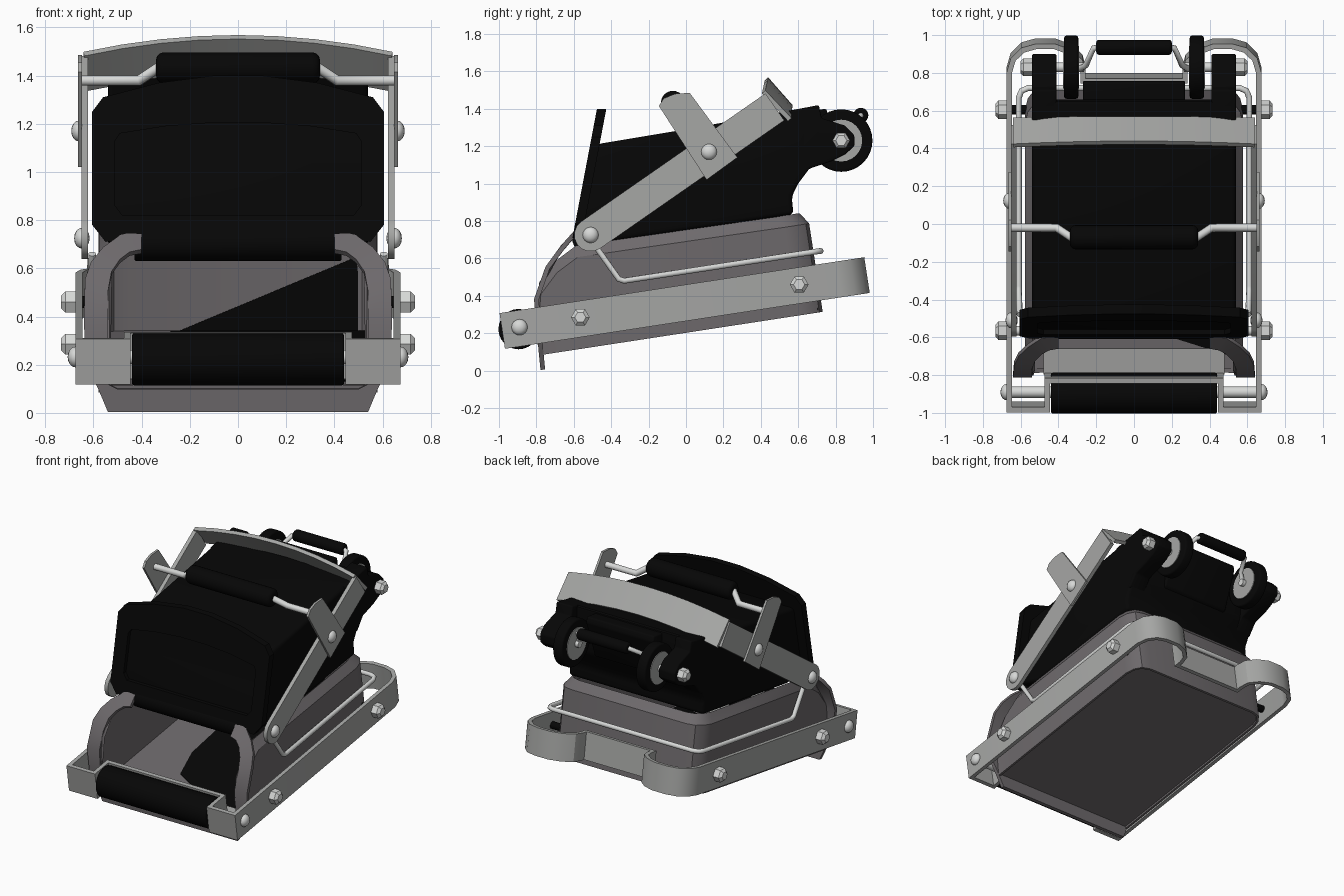
import bpy, bmesh, math
from mathutils import Vector

if "Cube" in bpy.data.objects:
    bpy.data.objects.remove(bpy.data.objects["Cube"])

TILT = 0.152


def mat(name, *c):
    m = bpy.data.materials.new(name)
    m.diffuse_color = (*c, 1)
    m.use_nodes = True
    m.node_tree.nodes["Principled BSDF"].inputs["Base Color"].default_value = m.diffuse_color
    return m


STEEL = mat("grey steel", .38, .385, .375)
TRAY = mat("dark grey", .155, .143, .15)
LIGHT = mat("light metal", .68, .69, .68)
BLACK = mat("black plastic", .002, .002, .002)


def finish(name, bm, m, rot=0.0, solid=0, bevel=0):
    bmesh.ops.recalc_face_normals(bm, faces=bm.faces)
    me = bpy.data.meshes.new(name)
    bm.to_mesh(me)
    bm.free()
    ob = bpy.data.objects.new(name, me)
    bpy.context.collection.objects.link(ob)
    me.materials.append(m)
    ob.rotation_euler.x = rot
    if solid:
        s = ob.modifiers.new("thickness", 'SOLIDIFY')
        s.thickness, s.offset = solid, 0
        s.use_even_offset = True
    if bevel:
        b = ob.modifiers.new("bevel", 'BEVEL')
        b.width, b.segments, b.limit_method = bevel, 3, 'ANGLE'
    bpy.ops.object.select_all(action='DESELECT')
    ob.select_set(True)
    bpy.context.view_layer.objects.active = ob
    for mod in list(ob.modifiers):
        bpy.ops.object.modifier_apply(modifier=mod.name)
    bpy.ops.object.shade_smooth_by_angle(angle=math.radians(32))
    return ob


def loft(name, rows, m, closed=False, cap=False, cap_end=False, **kw):
    """Quads between rows of points; optional faces on the first and last row."""
    bm = bmesh.new()
    vs = [[bm.verts.new(p) for p in r] for r in rows]
    n = len(rows[0])
    for a, b in zip(vs, vs[1:]):
        for i in range(n if closed else n - 1):
            j = (i + 1) % n
            bm.faces.new((a[i], a[j], b[j], b[i]))
    if cap:
        bm.faces.new(vs[0])
    if cap_end:
        bm.faces.new(vs[-1])
    return finish(name, bm, m, **kw)


def slab(name, prof, x0, x1, m, **kw):
    """Side profile in (y, z) extruded from x0 to x1."""
    rows = [[(x, y, z) for y, z in prof] for x in (x0, x1)]
    return loft(name, rows, m, closed=True, cap=True, cap_end=True, **kw)


def rod_x(name, x0, x1, y, z, r, m, r2=None, seg=24, bevel=0):
    """Cylinder or cone along x."""
    ring = lambda x, q: [(x, y + q * math.cos(t * math.tau / seg), z + q * math.sin(t * math.tau / seg))
                         for t in range(seg)]
    return loft(name, [ring(x0, r), ring(x1, r if r2 is None else r2)], m,
                closed=True, cap=True, cap_end=True, bevel=bevel)


def sheet(name, pts, m, solid):
    bm = bmesh.new()
    bm.faces.new([bm.verts.new(p) for p in pts])
    finish(name, bm, m, rot=TILT, solid=solid)


def tube(name, pts, r, m):
    cu = bpy.data.curves.new(name, 'CURVE')
    cu.dimensions, cu.bevel_depth, cu.bevel_resolution, cu.use_fill_caps = '3D', r, 3, True
    sp = cu.splines.new('POLY')
    sp.points.add(len(pts) - 1)
    for p, q in zip(sp.points, pts):
        p.co = (*q, 1)
    ob = bpy.data.objects.new(name, cu)
    bpy.context.collection.objects.link(ob)
    cu.materials.append(m)


def mirrored(pts):
    """Right-hand points followed by their reflection."""
    return pts + [(-p[0], *p[1:]) for p in reversed(pts)]


def capsule(p, q, r, n=8):
    """Bar profile with a rounded start and a square end."""
    p, q = Vector(p), Vector(q)
    a = math.atan2(q.y - p.y, q.x - p.x)
    arc = lambda c, s: [(c.x + r * math.cos(s + k * math.pi / n), c.y + r * math.sin(s + k * math.pi / n))
                        for k in range(n + 1)]
    end = arc(q, a - math.pi / 2)
    return arc(p, a + math.pi / 2) + [end[0], end[-1]]


# Lower frame: one closed band with two rear bulges and a roller notch
path = mirrored([(.46, -.77), (.46, -.925), (.66, -.925), (.66, .88), (.64, .95), (.59, 1.0), (.52, 1.02),
                 (.42, 1.02), (.34, .99), (.285, .94), (.27, .88), (.27, .835)])
loft("lower_frame", [[(x, y, z) for x, y in path] for z in (.262, .455)], STEEL,
     closed=True, rot=TILT, solid=.028)
# Steel scraper plate behind the roller
sheet("scraper_plate", [(-.48, -.765, .262), (.48, -.765, .262), (.48, -.625, .262), (-.48, -.625, .262)], STEEL, .01)

# Scoop tray walls with recessed floor and chamfered rim
plan = mirrored([(.57, -.74, .42), (.57, -.70, .58), (.57, -.6, .68), (.57, -.48, .745), (.57, .64, .735),
                 (.555, .70, .735), (.52, .745, .735), (.46, .762, .735)])
low = [(x, y, .2) for x, y, t in plan]
mid = [(x, y, t - .06) for x, y, t in plan]
top = [(x * .93, y - (.04 if y > .6 else 0), t) for x, y, t in plan]
loft("tray", [low, mid, top], TRAY, rot=TILT, solid=.016)
sheet("tray_floor", [(x * .99, y, .222) for x, y, t in plan], TRAY, .016)


# Curved flange and lip around the scoop mouth
def mouth_y(z):
    k = [(0, -.765), (.1, -.775), (.38, -.80), (.55, -.74), (.66, -.66), (.76, -.57)]
    for (a, ya), (b, yb) in zip(k, k[1:]):
        if z <= b:
            return ya + (yb - ya) * (z - a) / (b - a)
    return -.57


outer = [(.40, .75), (.49, .73), (.56, .68), (.61, .62), (.635, .55), (.64, .38), (.63, .2), (.58, .1), (.54, .005)]
inner = [(.40, .67), (.45, .66), (.49, .63), (.525, .58), (.54, .5), (.54, .38), (.54, .2), (.54, .12), (.50, .10)]
loft("mouth_flange", [[(x, mouth_y(z), z) for x, z in mirrored(s)] for s in (outer, inner)], TRAY, solid=.025)

# Black liner patches on the tray floor and back wall
floor = [(-.16, -.4), (.1, -.54), (.54, -.68), (.54, .72), (-.28, .72), (-.24, -.15)]
sheet("floor_liner", [(x, y, .233) for x, y in floor], BLACK, .004)
sheet("back_liner", [(x, .745, z) for x, z in ((-.28, .215), (.53, .215), (.49, .54))], BLACK, .004)

# Lid body
slab("lid_body", [(-.575, .74), (-.48, 1.21), (-.03, 1.285), (.66, 1.41), (.65, 1.08), (.6, 1.0), (.565, .93),
                  (.575, .835), (-.4, .69)], -.54, .54, BLACK, bevel=.025)
slab("lid_rear_block", [(.5, 1.37), (.75, 1.40), (.76, 1.36), (.66, 1.08), (.5, 1.0)], -.27, .27, BLACK, bevel=.01)

# Front plate with raised rim around a recess
edge = mirrored([(.43, .72), (.55, .71), (.605, .78), (.605, 1.25), (.56, 1.31), (.33, 1.37), (.1, 1.40)])
hole = mirrored([(.43, .82), (.48, .82), (.51, .86), (.51, 1.13), (.49, 1.16), (.3, 1.19), (.1, 1.205)])
lean = lambda pts, d: [(x, -.59 + (z - .8) * .19 + d, z) for x, z in pts]
loft("lid_front_plate", [lean(edge, .05), lean(edge, 0), lean(hole, 0), lean(hole, .03)], BLACK,
     closed=True, cap=True, cap_end=True)
rod_x("lid_front_roll", -.43, .43, -.53, .71, .08, BLACK, bevel=.01)

# Front roller
rod_x("roller", -.44, .44, -.895, .222, .108, BLACK, bevel=.01)
rod_x("roller_axle", -.66, .66, -.89, .232, .03, LIGHT)

# Swing-arm crossbar, bowed upward in the middle
cross = [[(.64 * k / 4, y + dy * (1 - (k / 4) ** 2), z + .07 * (1 - (k / 4) ** 2)) for k in range(-4, 5)]
         for y, z, dy in ((.415, 1.49, .015), (.555, 1.342, .005))]
loft("arm_crossbar", cross, STEEL, solid=.025)

# Grips
rod_x("main_grip", -.34, .34, -.07, 1.432, .064, BLACK, bevel=.03)
rod_x("rear_grip", -.2, .2, .935, 1.365, .04, BLACK, bevel=.015)
# Bail wire around the tray
wire = [(.605, -.48, .66), (.61, -.36, .49), (.61, -.33, .48), (.61, .67, .633), (.595, .705, .638), (.56, .72, .64)]
tube("bail_wire", mirrored(wire), .016, LIGHT)

for s, side in ((1, "right"), (-1, "left")):
    # Swing arm and grip plate
    slab("swing_arm_" + side, capsule((-.51, .725), (.475, 1.41), .088), s * .622, s * .65, STEEL)
    slab("grip_plate_" + side, [(-.145, 1.415), (-.12, 1.455), (-.06, 1.48), (.02, 1.485), (.275, 1.14), (.11, 1.02)],
         s * .648, s * .664, STEEL)
    tube("grip_rod_" + side, [(s * .65, -.02, 1.38), (s * .41, -.02, 1.38), (s * .335, -.07, 1.43),
                              (s * .3, -.07, 1.435)], .022, LIGHT)
    # Domed pivots
    for k, (x, y, z, r) in enumerate([(.66, .123, 1.17, .043), (.648, -.51, .725, .043), (.675, -.89, .232, .043)]):
        bm = bmesh.new()
        bmesh.ops.create_uvsphere(bm, u_segments=16, v_segments=8, radius=r)
        for v in bm.verts:
            v.co = (v.co.x * .75 + s * x, v.co.y + y, v.co.z + z)
        finish(f"pivot_{k}_{side}", bm, LIGHT)
    # Hex bolts with tapered tips and spacers
    for k, (x, y, z, r) in enumerate([(.672, -.565, .285, .05), (.672, .605, .46, .05), (.54, .83, 1.23, .047)]):
        rod_x(f"bolt_{k}_{side}", s * x, s * (x + .045), y, z, r, LIGHT, seg=6)
        rod_x(f"bolt_tip_{k}_{side}", s * (x + .045), s * (x + .062), y, z, r, LIGHT, r2=.03, seg=6)
        if k < 2:
            rod_x(f"spacer_{k}_{side}", s * .57, s * .65, y, z, .025, (LIGHT, BLACK)[k])
    # Wheel bracket, axle, wheel and hub
    slab("wheel_bracket_" + side, [(.45, 1.37), (.71, 1.42), (.725, 1.35), (.85, 1.31), (.9, 1.26), (.9, 1.2),
                                   (.85, 1.155), (.78, 1.12), (.66, 1.08), (.6, 1.0), (.45, .95)],
         s * .41, s * .54, BLACK, bevel=.01)
    rod_x("wheel_axle_" + side, s * .265, s * .56, .83, 1.23, .025, LIGHT)
    rod_x("wheel_" + side, s * .295, s * .37, .83, 1.23, .167, BLACK, seg=32, bevel=.012)
    rod_x("wheel_hub_" + side, s * .29, s * .375, .83, 1.23, .112, STEEL)
    tube("rear_grip_rod_" + side, [(s * .19, .935, 1.365), (s * .215, .93, 1.36), (s * .255, .84, 1.3),
                                   (s * .29, .82, 1.24)], .016, LIGHT)
